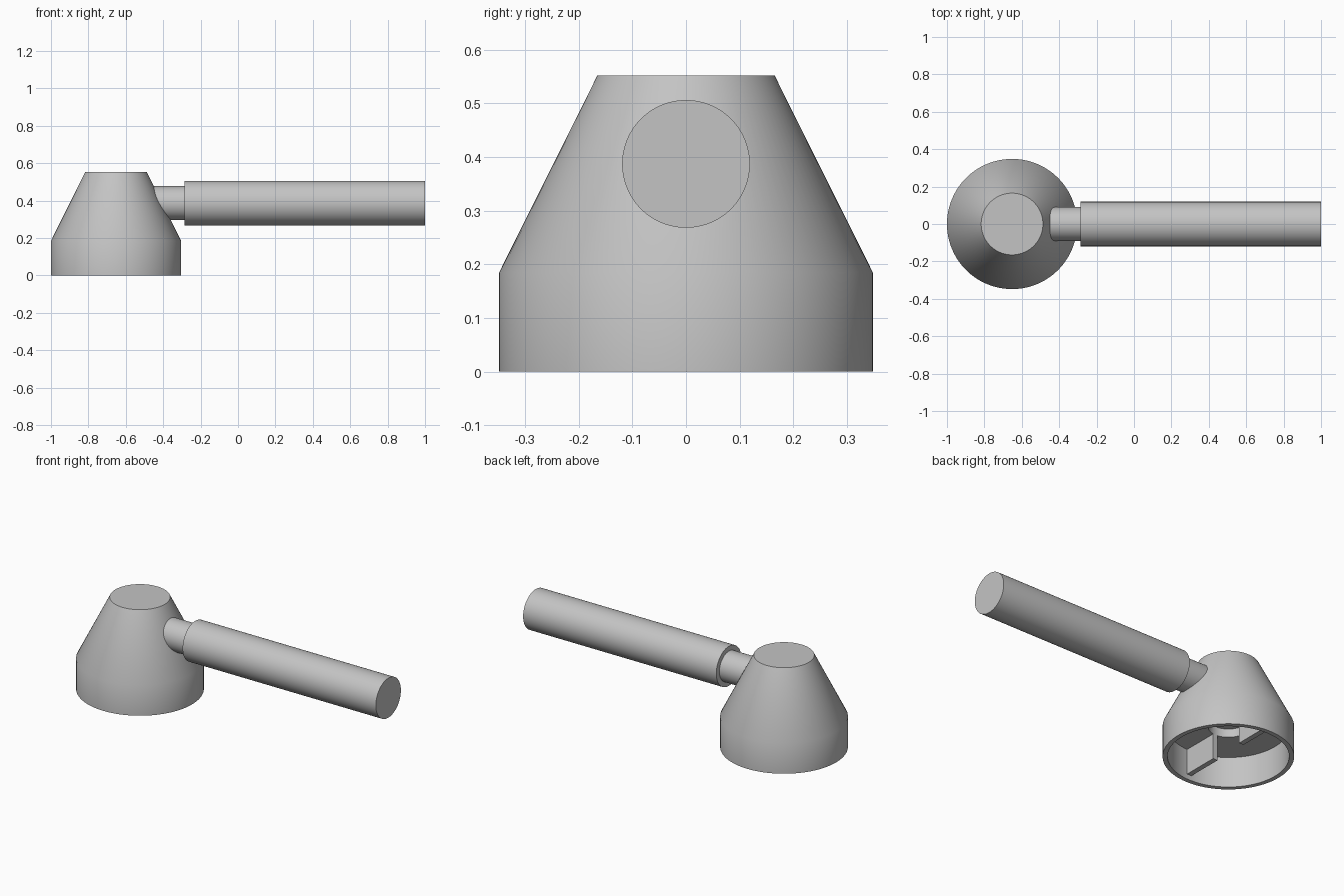
import bpy, bmesh, math
from mathutils import Matrix, Vector

if "Cube" in bpy.data.objects:
    bpy.data.objects.remove(bpy.data.objects["Cube"], do_unlink=True)

GREY = (0.55, 0.55, 0.55, 1.0)
grey = bpy.data.materials.new("plain grey")
grey.use_nodes = True
grey.diffuse_color = GREY
grey.node_tree.nodes["Principled BSDF"].inputs["Base Color"].default_value = GREY

HEAD_X = -0.652
INNER_R = 0.322
CEILING = 0.18
SOCKET_R = 0.107


def finish(name, bm, smooth=True):
    """Turn a bmesh into a named grey object."""
    bmesh.ops.recalc_face_normals(bm, faces=bm.faces)
    mesh = bpy.data.meshes.new(name)
    bm.to_mesh(mesh)
    bm.free()
    mesh.materials.append(grey)
    obj = bpy.data.objects.new(name, mesh)
    bpy.context.collection.objects.link(obj)
    if smooth:
        bpy.ops.object.select_all(action='DESELECT')
        obj.select_set(True)
        bpy.context.view_layer.objects.active = obj
        bpy.ops.object.shade_smooth_by_angle(angle=math.radians(32))
    return obj


def lathe(name, profile, matrix, steps=96):
    """Spin a (radius, height) profile about z, then place it."""
    bm = bmesh.new()
    verts = [bm.verts.new((r, 0, z)) for r, z in profile]
    edges = [bm.edges.new(pair) for pair in zip(verts, verts[1:])]
    bmesh.ops.spin(bm, geom=verts + edges, cent=(0, 0, 0), axis=(0, 0, 1),
                   angle=math.tau, steps=steps, use_duplicate=False)
    bmesh.ops.remove_doubles(bm, verts=bm.verts, dist=1e-5)
    bm.transform(matrix)
    return finish(name, bm)


# Hollow conical head with a round socket in its ceiling
lathe("head", [
    (0, CEILING + 0.05), (SOCKET_R, CEILING + 0.05), (SOCKET_R, CEILING),
    (INNER_R, CEILING), (INNER_R, 0), (0.348, 0),
    (0.348, 0.185), (0.165, 0.552), (0, 0.552),
], Matrix.Translation((HEAD_X, 0, 0)))

# Side handle: thin neck running into the head, thicker grip
along_x = Matrix.Translation((0, 0, 0.387)) @ Matrix.Rotation(math.pi / 2, 4, 'Y')
for name, radius, start, end in (("neck", 0.09, -0.54, -0.28),
                                 ("grip", 0.119, -0.285, 1.0)):
    lathe(name, [(0, start), (radius, start), (radius, end), (0, end)], along_x)

# Two drive ribs under the ceiling, from the socket to the wall
rib_bottom = 0.03
for side, name in ((-1, "front_rib"), (1, "back_rib")):
    bm = bmesh.new()
    bmesh.ops.create_cube(bm, size=1)
    length = INNER_R + 0.005 - SOCKET_R
    height = CEILING + 0.005 - rib_bottom
    bmesh.ops.scale(bm, verts=bm.verts, vec=Vector((0.03, length, height)))
    bmesh.ops.translate(bm, verts=bm.verts, vec=Vector(
        (HEAD_X, side * (SOCKET_R + length / 2), rib_bottom + height / 2)))
    finish(name, bm, smooth=False)
